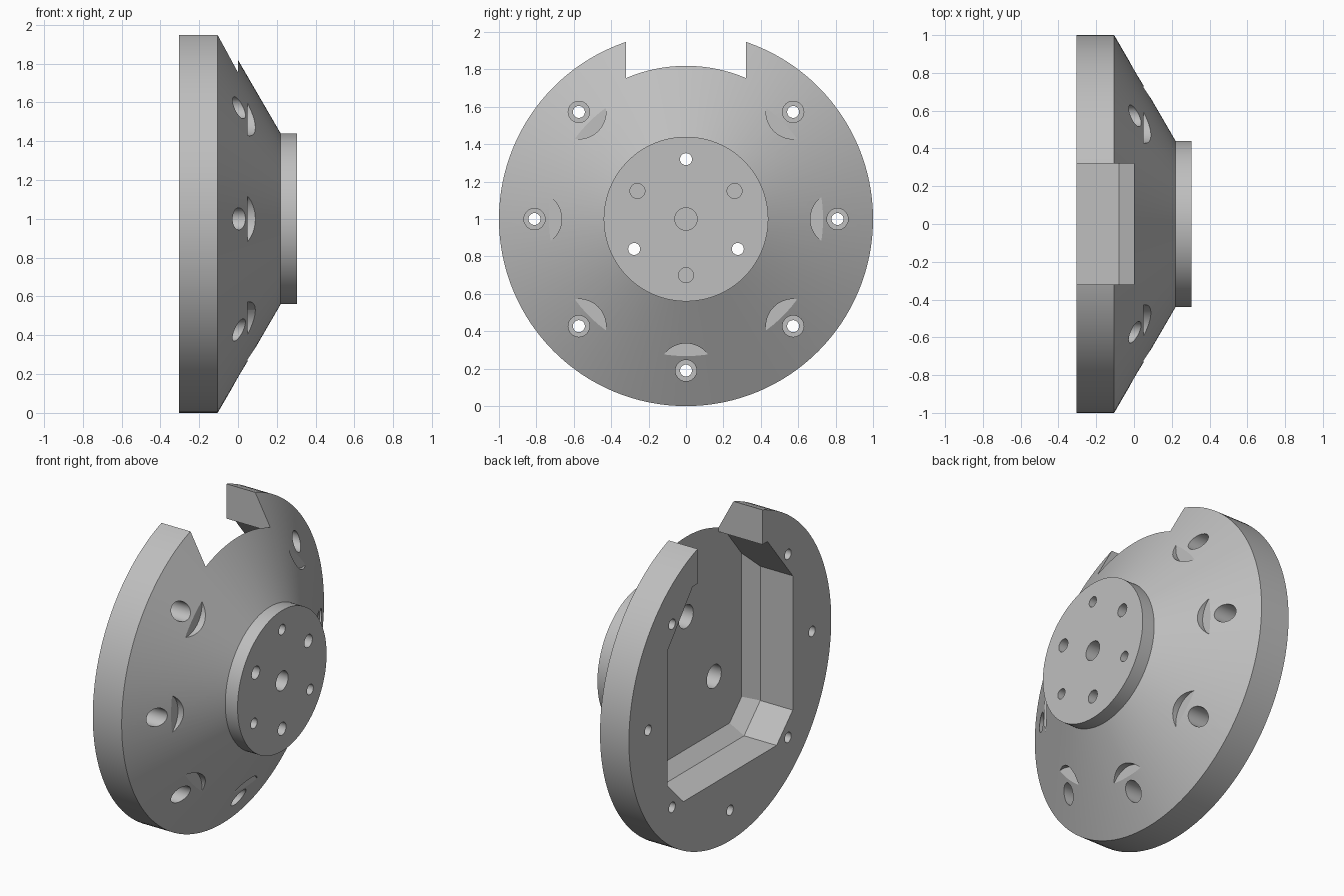
import bpy, bmesh, math
from mathutils import Matrix

if "Cube" in bpy.data.objects:
    bpy.data.objects.remove(bpy.data.objects["Cube"])

CZ = 1.0  # height of the flange axis, which runs along x


def make_object(name, bm):
    bmesh.ops.remove_doubles(bm, verts=bm.verts, dist=1e-6)
    bmesh.ops.recalc_face_normals(bm, faces=bm.faces)
    mesh = bpy.data.meshes.new(name)
    bm.to_mesh(mesh)
    bm.free()
    ob = bpy.data.objects.new(name, mesh)
    bpy.context.collection.objects.link(ob)
    return ob


def loft(name, sections):
    """Closed solid through rings of (x, y, z) points."""
    bm = bmesh.new()
    rings = [[bm.verts.new(p) for p in s] for s in sections]
    n = len(rings[0])
    for a, b in zip(rings, rings[1:]):
        for i in range(n):
            j = (i + 1) % n
            bm.faces.new((a[i], a[j], b[j], b[i]))
    bm.faces.new(rings[0][::-1])
    bm.faces.new(rings[-1])
    return make_object(name, bm)


def circle(x, r, y=0.0, z=0.0, n=128):
    return [(x, y + r * math.cos(2 * math.pi * i / n),
             CZ + z + r * math.sin(2 * math.pi * i / n)) for i in range(n)]


def cut(body, cutter):
    mod = body.modifiers.new("cut", 'BOOLEAN')
    mod.operation = 'DIFFERENCE'
    mod.solver = 'EXACT'
    mod.object = cutter
    bpy.context.view_layer.update()
    deps = bpy.context.evaluated_depsgraph_get()
    mesh = bpy.data.meshes.new_from_object(body.evaluated_get(deps))
    body.modifiers.clear()
    body.data = mesh
    bpy.data.objects.remove(cutter)


def drill(body, y, z, r, x0, x1, n=32):
    cut(body, loft("drill", [circle(x0, r, y, z, n), circle(x1, r, y, z, n)]))


def polar(radius, degrees):
    a = math.radians(degrees)
    return radius * math.cos(a), radius * math.sin(a)


# Body: rim, cone and raised hub
flange = loft("flange", [circle(-0.305, 1.0), circle(-0.105, 1.0),
                         circle(0.22, 0.44), circle(0.305, 0.44)])

# Rear pocket with chamfered corners and a tapered floor edge
def outline(x, half):
    pts = half + [(-y, z) for y, z in reversed(half)]
    return [(x, y, CZ + z) for y, z in pts]

wide = [(0.46, -0.58), (0.62, -0.42), (0.62, 0.42), (0.37, 0.73)]
narrow = [(0.431, -0.51), (0.55, -0.391), (0.55, 0.5068), (0.37, 0.73)]
cut(flange, loft("pocket", [outline(-0.4, wide), outline(-0.08, wide),
                            outline(0.0, narrow)]))

# Open notch at the top of the rim
notch = [(0.32, 0.5), (0.32, 1.2)]
cut(flange, loft("notch", [outline(-0.4, notch), outline(0.0, notch)]))

# Seven rim bolt holes: spot face, counterbore, through hole
for k in range(8):
    if k == 2:
        continue
    y, z = polar(0.81, 45 * k)
    drill(flange, y, z, 0.145, 0.05, 0.4, 48)
    drill(flange, y, z, 0.057, -0.105, 0.4)
    drill(flange, y, z, 0.032, -0.4, 0.4)

# Hub holes: through holes counterbored from the rear, and blind holes
for k in range(3):
    y, z = polar(0.32, 90 + 120 * k)
    drill(flange, y, z, 0.032, -0.1, 0.4)
    drill(flange, y, z, 0.072, -0.1, 0.16)
    y, z = polar(0.30, 30 + 120 * k)
    drill(flange, y, z, 0.04, 0.14, 0.4)
drill(flange, 0, 0, 0.06, 0.12, 0.4)

# Single grey finish
grey = bpy.data.materials.new("metal grey")
grey.diffuse_color = (0.52, 0.52, 0.52, 1)
grey.use_nodes = True
grey.node_tree.nodes["Principled BSDF"].inputs["Base Color"].default_value = grey.diffuse_color
flange.data.materials.clear()
flange.data.materials.append(grey)
for p in flange.data.polygons:
    p.material_index = 0

bpy.context.view_layer.objects.active = flange
flange.select_set(True)
bpy.ops.object.shade_smooth_by_angle(angle=math.radians(25))
